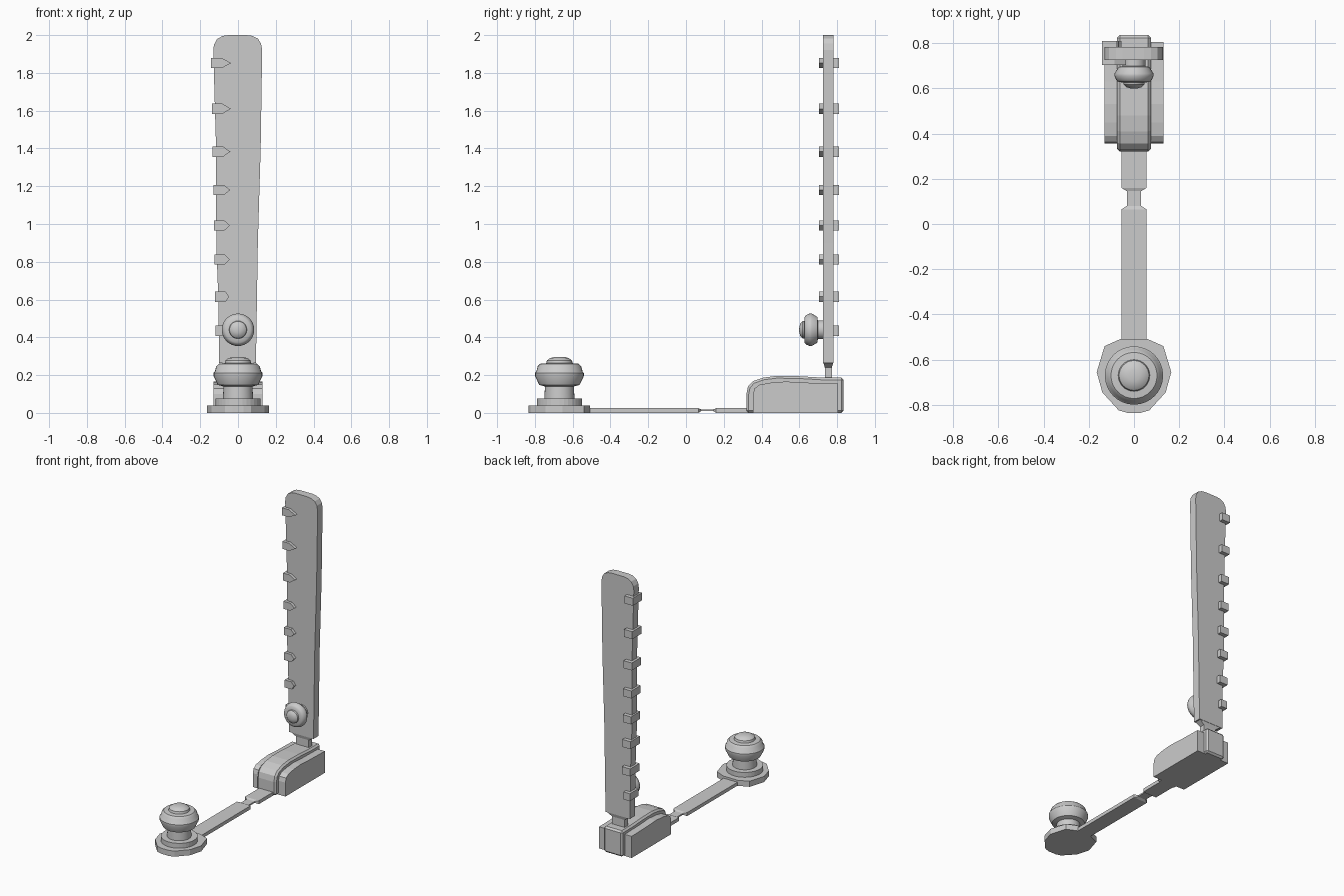
import bpy, bmesh, math
from mathutils import Vector, Matrix

if "Cube" in bpy.data.objects:
    bpy.data.objects.remove(bpy.data.objects["Cube"])


def finish(bm, name, smooth=False):
    bmesh.ops.remove_doubles(bm, verts=bm.verts, dist=1e-5)
    bmesh.ops.recalc_face_normals(bm, faces=bm.faces)
    me = bpy.data.meshes.new(name)
    bm.to_mesh(me)
    bm.free()
    ob = bpy.data.objects.new(name, me)
    bpy.context.collection.objects.link(ob)
    if smooth:
        bpy.ops.object.select_all(action='DESELECT')
        ob.select_set(True)
        bpy.context.view_layer.objects.active = ob
        bpy.ops.object.shade_smooth_by_angle(angle=math.radians(35))
    return ob


def prism(name, outline, axis, lo, hi):
    """Extrude a 2D outline along an axis from lo to hi."""
    def place(a, b, d):
        return {'X': (d, a, b), 'Y': (a, d, b), 'Z': (a, b, d)}[axis]
    bm = bmesh.new()
    rings = [[bm.verts.new(place(a, b, d)) for a, b in outline] for d in (lo, hi)]
    n = len(outline)
    for r in rings:
        bm.faces.new(r)
    for i in range(n):
        j = (i + 1) % n
        bm.faces.new((rings[0][i], rings[0][j], rings[1][j], rings[1][i]))
    return finish(bm, name)


def loft(name, sections, axis):
    """Join rectangles (position, a0, a1, b0, b1) along an axis."""
    bm = bmesh.new()
    rings = []
    for d, a0, a1, b0, b1 in sections:
        pts = [(a0, b0), (a1, b0), (a1, b1), (a0, b1)]
        rings.append([bm.verts.new((a, d, b) if axis == 'Y' else (a, b, d)) for a, b in pts])
    bm.faces.new(rings[0])
    bm.faces.new(rings[-1])
    for r, s in zip(rings, rings[1:]):
        for i in range(4):
            j = (i + 1) % 4
            bm.faces.new((r[i], r[j], s[j], s[i]))
    return finish(bm, name)


def revolve(name, profile, matrix, steps=32):
    bm = bmesh.new()
    vs = [bm.verts.new((r, 0, h)) for r, h in profile]
    es = [bm.edges.new(p) for p in zip(vs, vs[1:])]
    bmesh.ops.spin(bm, geom=vs + es, cent=(0, 0, 0), axis=(0, 0, 1),
                   angle=math.tau, steps=steps, use_merge=True)
    bm.transform(matrix)
    return finish(bm, name, True)


def bevel(ob, width):
    m = ob.modifiers.new("edge_bevel", 'BEVEL')
    m.width = width
    m.segments = 1
    m.limit_method = 'ANGLE'
    m.angle_limit = math.radians(40)


# Faceted foot plate, mirrored half outline
half = [(0.058, -0.508), (0.13, -0.54), (0.165, -0.655), (0.14, -0.745), (0.068, -0.824), (0.03, -0.835)]
prism("foot_plate", half + [(-x, y) for x, y in reversed(half)], 'Z', 0, 0.04)

# Flat bar with a thin waist
W, N = 0.055, 0.032
loft("connecting_bar", [(-0.53, -W, W, 0, 0.025), (0.065, -W, W, 0, 0.025),
                        (0.08, -N, N, 0.009, 0.019), (0.145, -N, N, 0.009, 0.019),
                        (0.16, -W, W, 0, 0.025), (0.34, -W, W, 0, 0.025)], 'Y')

# Large knob on the foot plate
revolve("large_knob", [(0, 0.03), (0.115, 0.03), (0.115, 0.055), (0.08, 0.06), (0.077, 0.14),
                       (0.107, 0.148), (0.129, 0.195), (0.129, 0.212), (0.123, 0.218),
                       (0.115, 0.247), (0.102, 0.26), (0.07, 0.263), (0.066, 0.278),
                       (0.05, 0.29), (0.025, 0.296), (0, 0.297)],
        Matrix.Translation((0, -0.67, 0)))
# Flange under the large knob
prism("knob_flange", [(0.12 * math.cos(i * math.tau / 32), -0.67 + 0.12 * math.sin(i * math.tau / 32))
                      for i in range(32)], 'Z', 0.03, 0.075)

# Base block: tall core with a lower shoulder on each side
core = [(0.32, 0), (0.32, 0.1), (0.328, 0.14), (0.355, 0.168), (0.41, 0.187), (0.48, 0.196),
        (0.6, 0.194), (0.72, 0.187), (0.835, 0.186), (0.835, 0)]
bevel(prism("base_core", core, 'X', -0.075, 0.075), 0.012)
shoulder = [(0.355, 0), (0.355, 0.1), (0.363, 0.13), (0.39, 0.149), (0.45, 0.16), (0.53, 0.166),
            (0.63, 0.16), (0.805, 0.156), (0.805, 0)]
for side, s in (("left", -1), ("right", 1)):
    prism(side + "_shoulder", shoulder, 'X', 0.06 * s, 0.13 * s)

# Short stem under the post
loft("post_stem", [(0.17, -0.05, 0.05, 0.735, 0.772), (0.24, -0.05, 0.05, 0.735, 0.772),
                   (0.268, -0.09, 0.09, 0.727, 0.781)], 'Z')

# Tapered upright post with a rounded top
post = [(-0.1, 0.265), (0.095, 0.265), (0.105, 0.9), (0.12, 1.4), (0.128, 1.92), (0.122, 1.955),
        (0.105, 1.982), (0.075, 1.996), (0.045, 2.0), (-0.05, 2.0), (-0.08, 1.996),
        (-0.11, 1.98), (-0.127, 1.95), (-0.131, 1.92), (-0.116, 1.4), (-0.115, 0.9), (-0.104, 0.6)]
prism("upright_post", post, 'Y', 0.725, 0.782)

# Clips along the left edge: pointed in front, square behind
for i, z in enumerate((0.435, 0.615, 0.812, 0.992, 1.18, 1.383, 1.61, 1.852)):
    t = (z - 0.435) / 1.417
    x, h = -0.118 - 0.024 * t, 0.027
    if i == 0:
        front = [(x, z - h), (x + 0.05, z - h), (x + 0.05, z + h), (x, z + h)]
        prism("lowest_clip", front, 'Y', 0.71, 0.81)
        continue
    tip = x + 0.07 + 0.036 * t
    front = [(x, z - h), (x + 0.055, z - h), (tip, z), (x + 0.055, z + h), (x, z + h)]
    prism(f"clip_front_{i}", front, 'Y', 0.704, 0.75)
    prism(f"clip_back_{i}", [(x, z - h), (x + 0.065, z - h), (x + 0.065, z + h), (x, z + h)],
          'Y', 0.75, 0.81)

# Small knob on the post, facing forward
revolve("small_knob", [(0, 0), (0.05, 0), (0.05, 0.03), (0.068, 0.033), (0.086, 0.062),
                       (0.086, 0.073), (0.078, 0.092), (0.068, 0.1), (0.047, 0.102),
                       (0.045, 0.112), (0.033, 0.123), (0.016, 0.128), (0, 0.129)],
        Matrix.Translation((0, 0.728, 0.44)) @ Matrix.Rotation(math.radians(90), 4, 'X'))
